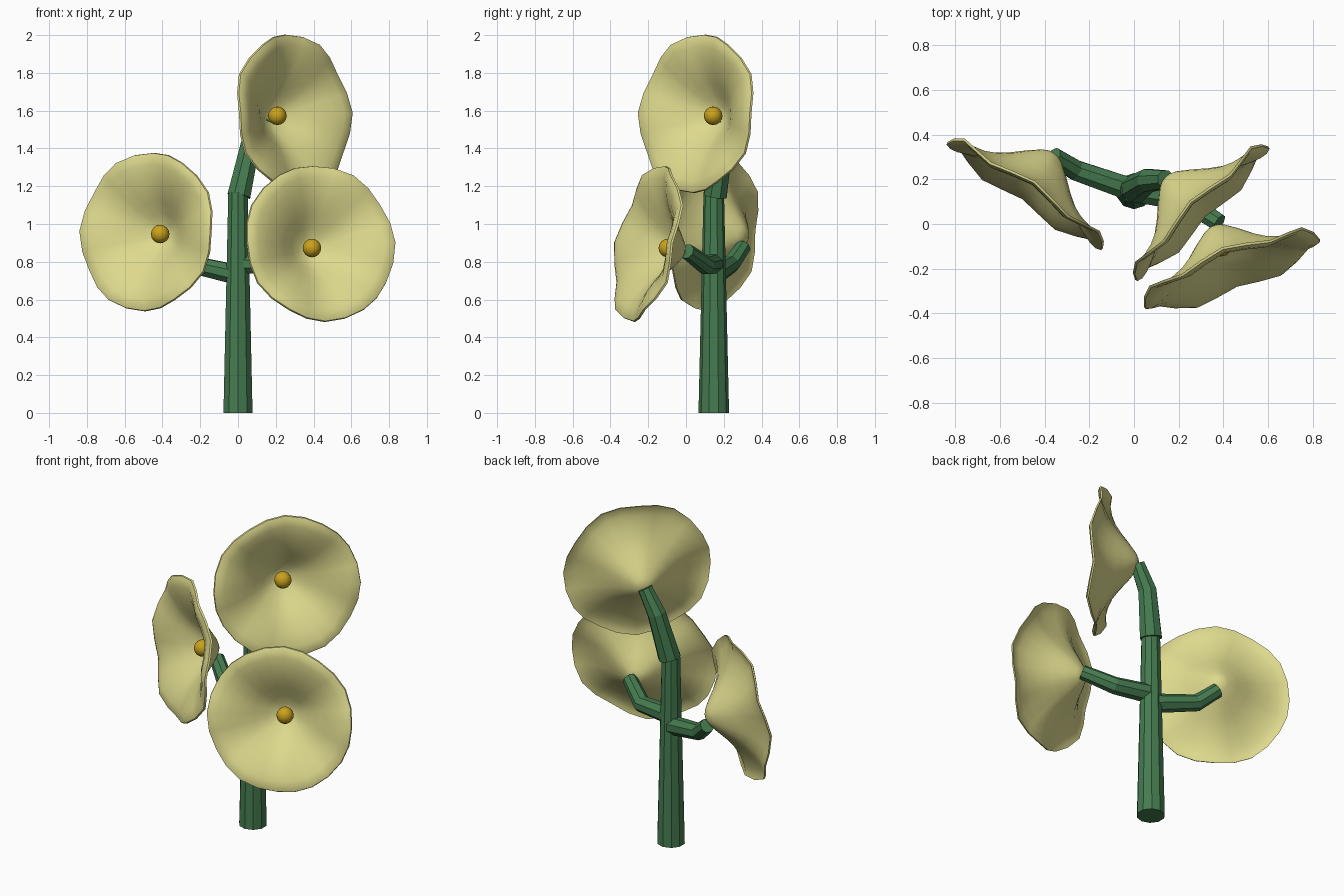
import bpy, bmesh, math
from mathutils import Vector

if "Cube" in bpy.data.objects:
    bpy.data.objects.remove(bpy.data.objects["Cube"])


def material(name, col):
    m = bpy.data.materials.new(name)
    m.diffuse_color = (*col, 1)
    m.use_nodes = True
    m.node_tree.nodes["Principled BSDF"].inputs["Base Color"].default_value = m.diffuse_color
    return m


GREEN = material("stem green", (0.06, 0.20, 0.08))
CREAM = material("petal cream yellow", (0.73, 0.70, 0.27))
GOLD = material("centre gold", (0.58, 0.36, 0.012))


def finish(name, bm, mat, smooth=None):
    bmesh.ops.recalc_face_normals(bm, faces=bm.faces)
    me = bpy.data.meshes.new(name)
    bm.to_mesh(me)
    bm.free()
    ob = bpy.data.objects.new(name, me)
    bpy.context.collection.objects.link(ob)
    me.materials.append(mat)
    if smooth:
        bpy.ops.object.select_all(action='DESELECT')
        ob.select_set(True)
        bpy.context.view_layer.objects.active = ob
        bpy.ops.object.shade_smooth_by_angle(angle=math.radians(smooth))
    return ob


def bridge(bm, a, b):
    n = len(a)
    for i in range(n):
        bm.faces.new((a[i], a[(i + 1) % n], b[(i + 1) % n], b[i]))


def tube(name, path, radii, sides, ref):
    """Faceted tapering tube through the path points."""
    pts = [Vector(p) for p in path]
    bm = bmesh.new()
    rings = []
    for i, p in enumerate(pts):
        t = Vector()
        if i > 0:
            t += (p - pts[i - 1]).normalized()
        if i < len(pts) - 1:
            t += (pts[i + 1] - p).normalized()
        t.normalize()
        u = t.cross(Vector(ref)).normalized()
        v = t.cross(u)
        rings.append([bm.verts.new(p + radii[i] * (math.cos(a) * u + math.sin(a) * v))
                      for a in (2 * math.pi * (k + 0.5) / sides for k in range(sides))])
    for a, b in zip(rings, rings[1:]):
        bridge(bm, a, b)
    bm.faces.new(rings[0])
    bm.faces.new(rings[-1])
    return finish(name, bm, GREEN)


# Trumpet profile: radius, depth behind the rim plane
OUTER = [(0.025, 0.222), (0.055, 0.207), (0.11, 0.164), (0.17, 0.112), (0.23, 0.068),
         (0.30, 0.032), (0.36, 0.012), (0.40, 0.008), (0.422, 0.013)]
INNER = [(0.419, 0.002), (0.395, -0.005), (0.36, -0.001), (0.30, 0.018), (0.23, 0.053),
         (0.17, 0.094), (0.11, 0.142), (0.055, 0.178), (0.025, 0.186)]


def flower(name, centre, normal):
    n = Vector(normal).normalized()
    q = n.to_track_quat('Z', 'Y')
    c = Vector(centre)
    seg = 24
    # Gently wavy trumpet bloom
    bm = bmesh.new()
    rings = []
    for r, d in OUTER + INNER:
        ring = []
        for k in range(seg):
            a = 2 * math.pi * k / seg
            w = 0.018 * math.cos(6 * a) * min(1, r / 0.38) ** 2
            ring.append(bm.verts.new(c + q @ Vector((r * math.cos(a), r * math.sin(a), w - d))))
        rings.append(ring)
    for a, b in zip(rings, rings[1:]):
        bridge(bm, a, b)
    bm.faces.new(rings[0])
    bm.faces.new(rings[-1])
    finish(name + "_bloom", bm, CREAM, 50)
    # Centre ball
    bm = bmesh.new()
    bmesh.ops.create_uvsphere(bm, u_segments=12, v_segments=8, radius=0.049)
    bmesh.ops.translate(bm, verts=bm.verts, vec=c - n * 0.13)
    finish(name + "_centre", bm, GOLD, 50)


# Main stem and three bent branches
tube("main_stem", [(0, 0.147, 0), (0, 0.147, 1.17)], [0.081, 0.054], 10, (0, 1, 0))
tube("top_branch", [(0.005, 0.155, 1.15), (0.065, 0.195, 1.42), (0.142, 0.20, 1.56)],
     [0.066, 0.055, 0.043], 8, (0, 1, 0))
tube("left_branch", [(0, 0.15, 0.73), (-0.26, 0.24, 0.79), (-0.36, 0.304, 0.88)],
     [0.056, 0.049, 0.042], 8, (0, 0, 1))
tube("right_branch", [(0, 0.15, 0.79), (0.23, 0.105, 0.78), (0.382, 0.005, 0.855)],
     [0.056, 0.05, 0.042], 8, (0, 0, 1))

# Three flowers
flower("top_flower", (0.30, 0.052, 1.586), (0.70, -0.70, 0.10))
flower("left_flower", (-0.485, 0.133, 0.96), (-0.56, -0.82, 0.10))
flower("right_flower", (0.437, -0.215, 0.90), (0.35, -0.91, 0.21))
